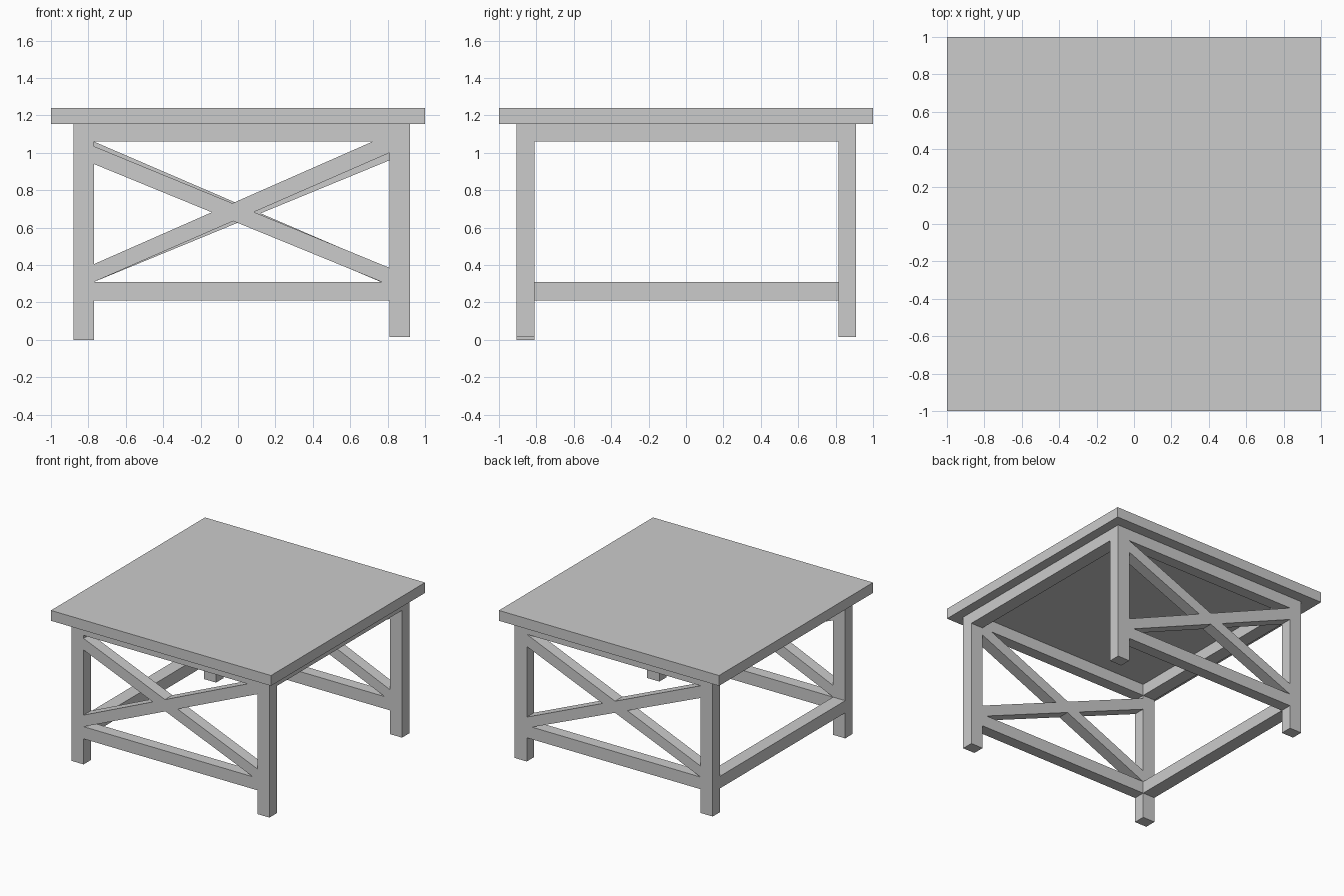
import bpy

if "Cube" in bpy.data.objects:
    bpy.data.objects.remove(bpy.data.objects["Cube"])

XL, XR = (-0.88, -0.77), (0.81, 0.92)     # left and right leg columns
YF, YB = (-0.905, -0.81), (0.815, 0.91)   # front and back leg rows


def prism(name, profile, y):
    """Extrude an x-z outline (counter-clockwise seen from the front) along y."""
    n = len(profile)
    verts = [(px, yy, pz) for yy in y for px, pz in profile]
    faces = [tuple(range(n)), tuple(range(2 * n - 1, n - 1, -1))]
    faces += [(i, i + n, (i + 1) % n + n, (i + 1) % n) for i in range(n)]
    mesh = bpy.data.meshes.new(name)
    mesh.from_pydata(verts, [], faces)
    obj = bpy.data.objects.new(name, mesh)
    bpy.context.collection.objects.link(obj)
    return obj


def box(name, x, y, z):
    return prism(name, [(x[0], z[0]), (x[1], z[0]), (x[1], z[1]), (x[0], z[1])], y)


def brace(name, y, left, right):
    """Slanted bar between the legs; left/right are its z ranges at each leg."""
    return prism(name, [(XL[1], left[0]), (XR[0], right[0]),
                        (XR[0], right[1]), (XL[1], left[1])], y)


# Table top
box("table_top", (-1, 1), (-1, 1), (1.155, 1.24))

# Legs (the front left one reaches slightly lower)
for side, x in (("left", XL), ("right", XR)):
    for end, y in (("front", YF), ("back", YB)):
        foot = 0.0 if (side, end) == ("left", "front") else 0.015
        box(f"{end}_{side}_leg", x, y, (foot, 1.155))

# Front and back aprons and lower rails
span_x, span_y = (XL[1], XR[0]), (YF[1], YB[0])
for end, y in (("front", YF), ("back", YB)):
    box(f"{end}_apron", span_x, y, (1.06, 1.155))
    box(f"{end}_lower_rail", span_x, y, (0.21, 0.31))

# Side aprons; only the left side has a lower rail
box("left_apron", XL, span_y, (1.06, 1.155))
box("right_apron", XR, span_y, (1.06, 1.155))
box("left_lower_rail", XL, span_y, (0.21, 0.31))

# Crossed braces, mirrored between front and back
low, high, shallow_low, shallow_high = (0.31, 0.405), (1.0, 1.10), (0.293, 0.385), (0.94, 1.035)
brace("front_rising_brace", YF, low, high)
brace("front_falling_brace", YF, shallow_high, shallow_low)
brace("back_rising_brace", YB, (0.31, 0.40), (0.96, 1.06))
brace("back_falling_brace", YB, (0.96, 1.06), (0.29, 0.38))
